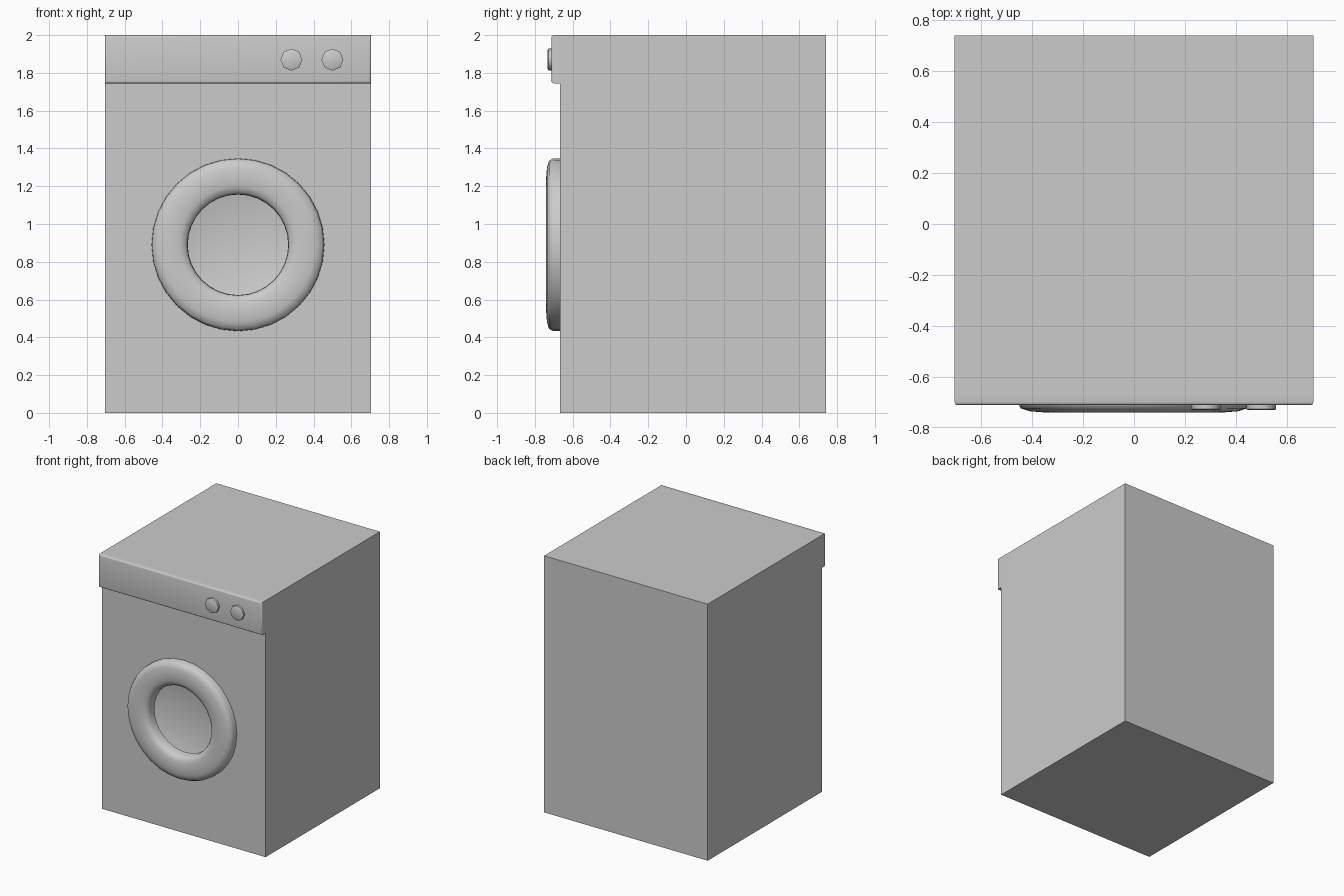
import bpy, bmesh, math

if "Cube" in bpy.data.objects:
    bpy.data.objects.remove(bpy.data.objects["Cube"])


def add_object(name, bm, angle=40):
    bmesh.ops.recalc_face_normals(bm, faces=bm.faces)
    mesh = bpy.data.meshes.new(name)
    bm.to_mesh(mesh)
    bm.free()
    obj = bpy.data.objects.new(name, mesh)
    bpy.context.collection.objects.link(obj)
    smooth(obj, angle)
    return obj


def smooth(obj, angle=40):
    bpy.ops.object.select_all(action='DESELECT')
    obj.select_set(True)
    bpy.context.view_layer.objects.active = obj
    bpy.ops.object.shade_smooth_by_angle(angle=math.radians(angle))


def box(name, x, y, z, bevel_front=0):
    bm = bmesh.new()
    bmesh.ops.create_cube(bm, size=1)
    for v in bm.verts:
        v.co = [lo + (c + 0.5) * (hi - lo) for c, (lo, hi) in zip(v.co, (x, y, z))]
    if bevel_front:
        edges = [e for e in bm.edges if all(v.co.y < y[0] + 0.001 for v in e.verts)]
        bmesh.ops.bevel(bm, geom=edges, offset=bevel_front, segments=3,
                        profile=0.5, affect='EDGES')
    return add_object(name, bm)


def lathe(name, profile, x, z, sides, closed=False, angle=40):
    """Spin (radius, y) points around an axis along y."""
    bm = bmesh.new()
    rings = []
    for r, y in profile:
        n = sides if r > 0 else 1
        rings.append([bm.verts.new((x + r * math.cos(math.tau * i / sides), y,
                                    z + r * math.sin(math.tau * i / sides)))
                      for i in range(n)])
    pairs = list(zip(rings, rings[1:]))
    if closed:
        pairs.append((rings[-1], rings[0]))
    for a, b in pairs:
        for i in range(sides):
            j = (i + 1) % sides
            quad = [a[i % len(a)], a[j % len(a)], b[j % len(b)], b[i % len(b)]]
            bm.faces.new(list(dict.fromkeys(quad)))
    return add_object(name, bm, angle)


DOOR_Z = 0.89

# Cabinet with a shallow dished recess behind the door
body = box("cabinet", (-0.705, 0.705), (-0.667, 0.74), (0, 2))
cutter = lathe("recess_cutter", [(0, -0.8), (0.43, -0.8), (0.43, -0.63), (0.36, -0.60),
                                 (0.24, -0.57), (0.12, -0.555), (0, -0.55)],
               0, DOOR_Z, 32)
mod = body.modifiers.new("recess", 'BOOLEAN')
mod.operation = 'DIFFERENCE'
mod.solver = 'EXACT'
mod.object = cutter
bpy.context.view_layer.objects.active = body
bpy.ops.object.modifier_apply(modifier=mod.name)
bpy.data.objects.remove(cutter)
smooth(body)

# Rounded door ring
lathe("door_ring", [(0.458, -0.65), (0.456, -0.705), (0.445, -0.725), (0.41, -0.736),
                    (0.36, -0.74), (0.31, -0.736), (0.28, -0.725), (0.268, -0.705),
                    (0.266, -0.65)], 0, DOOR_Z, 32, closed=True, angle=60)

# Control panel
box("control_panel", (-0.705, 0.705), (-0.712, -0.667), (1.745, 2), bevel_front=0.012)

# Eight-sided knobs
for i, x in enumerate((0.283, 0.5)):
    lathe(f"knob_{i + 1}", [(0, -0.70), (0.058, -0.70), (0.058, -0.728), (0.05, -0.732),
                            (0, -0.732)], x, 1.87, 8, angle=60)
